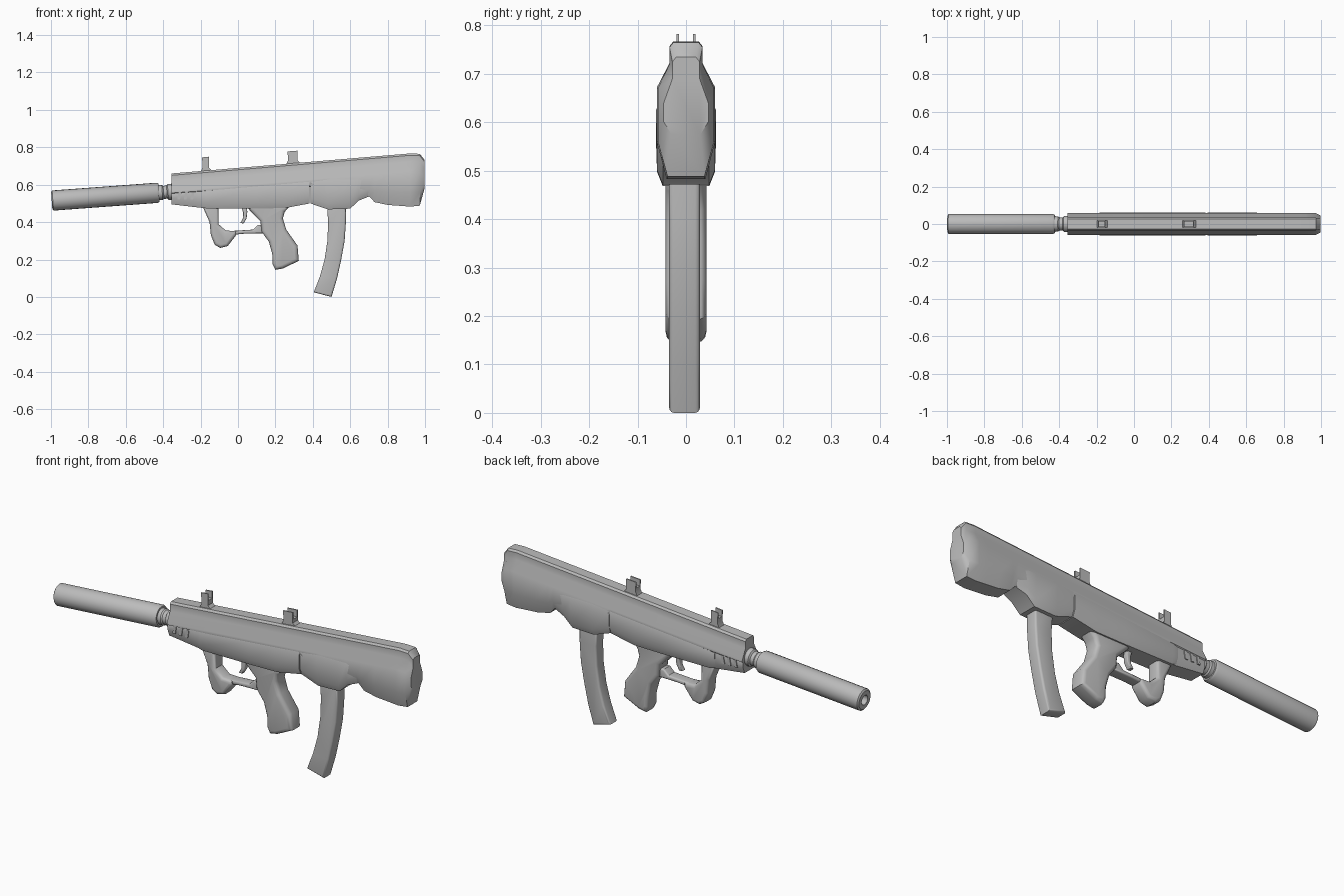
import bpy, bmesh, math
from mathutils import Vector

old = bpy.data.objects.get("Cube")
if old:
    bpy.data.objects.remove(old, do_unlink=True)

GREY = (0.5, 0.5, 0.5, 1)
mat = bpy.data.materials.new("plain_grey")
mat.use_nodes = True
mat.diffuse_color = GREY
bsdf = mat.node_tree.nodes["Principled BSDF"]
bsdf.inputs["Base Color"].default_value = GREY
bsdf.inputs["Roughness"].default_value = 0.6


def finish(name, bm, angle=35):
    bmesh.ops.recalc_face_normals(bm, faces=bm.faces)
    mesh = bpy.data.meshes.new(name)
    bm.to_mesh(mesh)
    bm.free()
    mesh.materials.append(mat)
    mesh.shade_smooth()
    mesh.set_sharp_from_angle(angle=math.radians(angle))
    ob = bpy.data.objects.new(name, mesh)
    bpy.context.collection.objects.link(ob)
    return ob


def skin(name, rings, angle=35):
    """Bridge a row of equal rings and close both ends."""
    bm = bmesh.new()
    loops = [[bm.verts.new(p) for p in ring] for ring in rings]
    n = len(loops[0])
    for a, b in zip(loops, loops[1:]):
        for i in range(n):
            j = (i + 1) % n
            bm.faces.new((a[i], a[j], b[j], b[i]))
    bm.faces.new(loops[0])
    bm.faces.new(loops[-1])
    return finish(name, bm, angle)


def mirrored(x, half):
    """Full cross-section at x from a half given from top to bottom."""
    return [(x, y, z) for y, z in half] + [(x, -y, z) for y, z in reversed(half)]


def prism(name, outline, half, round_off=0.0, centre=0.0):
    """Side outline in x and z, given a thickness in y and rounded rims."""
    bm = bmesh.new()
    front = [bm.verts.new((x, centre - half, z)) for x, z in outline]
    back = [bm.verts.new((x, centre + half, z)) for x, z in outline]
    bm.faces.new(front)
    bm.faces.new(list(reversed(back)))
    n = len(outline)
    for i in range(n):
        j = (i + 1) % n
        bm.faces.new((front[j], front[i], back[i], back[j]))
    bmesh.ops.recalc_face_normals(bm, faces=bm.faces)
    if round_off:
        caps = set(front), set(back)
        rims = [e for e in bm.edges if any(set(e.verts) <= c for c in caps)]
        bmesh.ops.bevel(bm, geom=rims, offset=round_off, segments=3,
                        profile=0.5, affect='EDGES', clamp_overlap=True)
    return finish(name, bm, 40)


def lathe(name, start, profile, sides=20):
    """Turn (distance, radius) pairs round the tilted barrel axis."""
    axis = Vector((1, 0, 0.074)).normalized()
    side = Vector((0, 1, 0))
    up = side.cross(axis)
    rings = []
    for d, r in profile:
        c = Vector(start) + axis * d
        rings.append([c + r * (side * math.cos(t) + up * math.sin(t))
                      for t in (math.tau * i / sides for i in range(sides))])
    return skin(name, rings)


def top_line(x):
    return 0.69 + 0.084 * x


# Upper shell and stock: top rib, sloping shoulders, tapering belly
def shell_ring(x, bottom, belly, top=None, rib=0.034, wide=0.06):
    t = top_line(x) if top is None else top
    mid = t - 0.095
    return mirrored(x, [(rib - 0.008, t), (rib, t - 0.01), (rib, t - 0.045),
                        (wide, mid), (wide, mid + 0.6 * (bottom - mid)),
                        (belly, bottom)])


stock_stations = [(-0.355, 0.55, 0.045), (0.38, 0.59, 0.05), (0.5, 0.54, 0.05),
                  (0.64, 0.53, 0.045), (0.7, 0.54, 0.043), (0.73, 0.507, 0.04),
                  (0.8, 0.492, 0.04), (0.87, 0.487, 0.04), (0.92, 0.483, 0.04)]
rings = [shell_ring(*s) for s in stock_stations]
rings.append(shell_ring(0.972, 0.488, 0.038, top=0.765, wide=0.058))
rings.append(shell_ring(0.996, 0.575, 0.03, top=0.735, rib=0.028, wide=0.046))
skin("upper_shell_and_stock", rings)


# Lower body pieces share one bevelled section
def lower_ring(x, top, bottom, w):
    return mirrored(x, [(w - 0.012, top), (w, top - 0.025),
                        (w - 0.002, bottom + 0.03), (w - 0.014, bottom)])


lower_parts = {
    "front_block": [(-0.355, 0.575, 0.495, 0.054), (-0.2, 0.587, 0.477, 0.056),
                    (-0.15, 0.59, 0.475, 0.056)],
    "handguard_cover": [(-0.2, 0.582, 0.482, 0.058), (-0.17, 0.588, 0.473, 0.062),
                        (0.1, 0.612, 0.473, 0.062), (0.25, 0.625, 0.475, 0.062),
                        (0.383, 0.637, 0.5, 0.062)],
    "magazine_housing": [(0.387, 0.64, 0.5, 0.06), (0.48, 0.648, 0.468, 0.062),
                         (0.6, 0.65, 0.472, 0.062), (0.645, 0.65, 0.515, 0.062),
                         (0.72, 0.64, 0.545, 0.052)],
}
for name, stations in lower_parts.items():
    skin(name, [lower_ring(*s) for s in stations])

# Raised slanted ribs on both sides of the front block
for side, label in ((1, "left"), (-1, "right")):
    for i in range(3):
        x = -0.325 + i * 0.035
        prism(f"{label}_vent_rib_{i + 1}",
              [(x, 0.52), (x + 0.015, 0.52), (x + 0.022, 0.56), (x + 0.007, 0.56)],
              0.004, centre=side * 0.054)

# Barrel neck and hollow-ended suppressor
lathe("barrel_neck", (-0.44, 0, 0.556),
      [(0, 0.04), (0.035, 0.04), (0.042, 0.035), (0.06, 0.035),
       (0.066, 0.043), (0.1, 0.043)])
lathe("suppressor", (-0.996, 0, 0.515),
      [(0.05, 0.022), (0, 0.024), (0, 0.046), (0.006, 0.054),
       (0.565, 0.054), (0.575, 0.048)])

# Rear grip, fore grip and the bar joining them
prism("rear_grip",
      [(0.04, 0.49), (0.07, 0.455), (0.12, 0.405), (0.125, 0.35), (0.165, 0.295),
       (0.183, 0.23), (0.185, 0.175), (0.2, 0.145), (0.24, 0.152), (0.325, 0.193),
       (0.318, 0.275), (0.258, 0.36), (0.24, 0.42), (0.25, 0.455), (0.28, 0.49)],
      0.042, 0.02)
prism("fore_grip",
      [(-0.19, 0.485), (-0.152, 0.4), (-0.145, 0.33), (-0.125, 0.28), (-0.095, 0.262),
       (-0.055, 0.272), (-0.01, 0.33), (-0.01, 0.352), (-0.065, 0.355),
       (-0.105, 0.39), (-0.105, 0.485)],
      0.036, 0.016)
prism("guard_bar",
      [(-0.05, 0.33), (0.03, 0.338), (0.14, 0.34), (0.14, 0.385), (0.105, 0.385),
       (0.08, 0.36), (-0.05, 0.352)],
      0.028, 0.008)

# Curved trigger
prism("trigger",
      [(0.015, 0.49), (0.028, 0.45), (0.026, 0.42), (0.012, 0.395), (0.03, 0.393),
       (0.046, 0.42), (0.05, 0.455), (0.045, 0.49)],
      0.013, 0.004)

# Curved magazine
prism("magazine",
      [(0.475, 0.5), (0.482, 0.4), (0.478, 0.3), (0.463, 0.2), (0.438, 0.11),
       (0.405, 0.025), (0.5, 0.0), (0.53, 0.1), (0.552, 0.2), (0.57, 0.3),
       (0.577, 0.4), (0.577, 0.5)],
      0.032, 0.01, centre=-0.003)

# Sights: a foot with a pair of ears
for label, x, top, wide in (("front", -0.172, 0.75, 0.036), ("rear", 0.293, 0.782, 0.052)):
    base = top_line(x)
    a, b = x - wide / 2, x + wide / 2
    prism(f"{label}_sight_foot",
          [(a - 0.012, base - 0.01), (a, base + 0.015), (a, top - 0.035),
           (b, top - 0.035), (b, base + 0.015), (b + 0.025, base - 0.01)], 0.02)
    for y, side in ((0.017, "left"), (-0.017, "right")):
        prism(f"{label}_sight_{side}_ear",
              [(a, top - 0.04), (a - 0.002, top - 0.004), (b, top), (b, top - 0.04)],
              0.003, centre=y)
